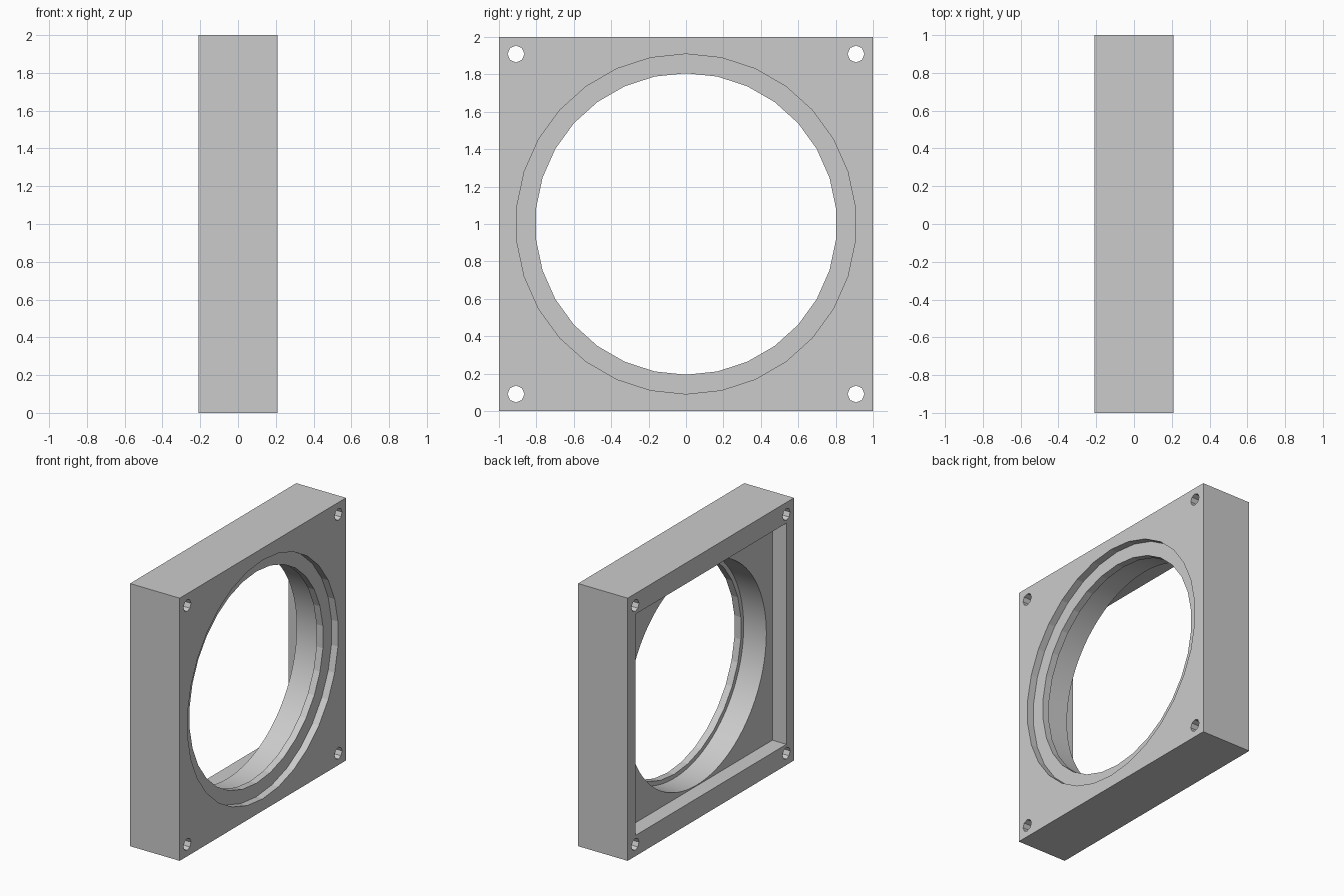
import bpy
import bmesh
from math import sin, cos, pi, radians

cube = bpy.data.objects.get("Cube")
if cube:
    bpy.data.objects.remove(cube, do_unlink=True)

HALF_X = 0.209      # half the frame thickness
BEYOND = 0.3        # cutters reach past the frame
HOLE_POS = 0.909    # screw hole offset from the centre

grey = bpy.data.materials.new("plain_grey")
grey.use_nodes = True
colour = (0.6, 0.6, 0.6, 1)
grey.diffuse_color = colour
grey.node_tree.nodes["Principled BSDF"].inputs["Base Color"].default_value = colour


def circle(radius, sides, y=0, z=1):
    """Polygon in the YZ plane with a corner pointing up."""
    steps = [2 * pi * i / sides for i in range(sides)]
    return [(y - radius * sin(a), z + radius * cos(a)) for a in steps]


def rectangle(half_y, half_z):
    return [(-half_y, 1 - half_z), (half_y, 1 - half_z),
            (half_y, 1 + half_z), (-half_y, 1 + half_z)]


def prism(name, outline, x0, x1):
    """Extrude a YZ outline along X."""
    bm = bmesh.new()
    base = bm.faces.new([bm.verts.new((x0, y, z)) for y, z in outline])
    grown = bmesh.ops.extrude_face_region(bm, geom=[base])["geom"]
    verts = [g for g in grown if isinstance(g, bmesh.types.BMVert)]
    bmesh.ops.translate(bm, verts=verts, vec=(x1 - x0, 0, 0))
    bmesh.ops.recalc_face_normals(bm, faces=bm.faces)
    mesh = bpy.data.meshes.new(name)
    bm.to_mesh(mesh)
    bm.free()
    mesh.materials.append(grey)
    obj = bpy.data.objects.new(name, mesh)
    bpy.context.collection.objects.link(obj)
    return obj


# Square frame block
frame = prism("mounting_frame", rectangle(1, 1), -HALF_X, HALF_X)

# Round recess, inner lip, wide bore and rectangular pocket
cutters = [
    prism("recess_cutter", circle(0.909, 30), 0.154, BEYOND),
    prism("lip_cutter", circle(0.806, 30), -BEYOND, BEYOND),
    prism("bore_cutter", circle(0.836, 120), -BEYOND, 0.1),
    prism("pocket_cutter", rectangle(0.909, 0.842), -BEYOND, -0.091),
]

# Screw holes in the corners
for y in (-HOLE_POS, HOLE_POS):
    for z in (1 - HOLE_POS, 1 + HOLE_POS):
        cutters.append(prism("screw_hole_cutter", circle(0.045, 8, y, z), -BEYOND, BEYOND))

for cutter in cutters:
    cutter.hide_render = True
    cut = frame.modifiers.new(cutter.name, "BOOLEAN")
    cut.operation = "DIFFERENCE"
    cut.solver = "EXACT"
    cut.object = cutter

# Bake the cuts and remove the cutters
depsgraph = bpy.context.evaluated_depsgraph_get()
carved = bpy.data.meshes.new_from_object(frame.evaluated_get(depsgraph))
frame.modifiers.clear()
frame.data = carved
for cutter in cutters:
    bpy.data.objects.remove(cutter, do_unlink=True)

# Smooth only the fine bore; the coarser rings stay faceted
bpy.ops.object.select_all(action="DESELECT")
frame.select_set(True)
bpy.context.view_layer.objects.active = frame
bpy.ops.object.shade_smooth_by_angle(angle=radians(8))
